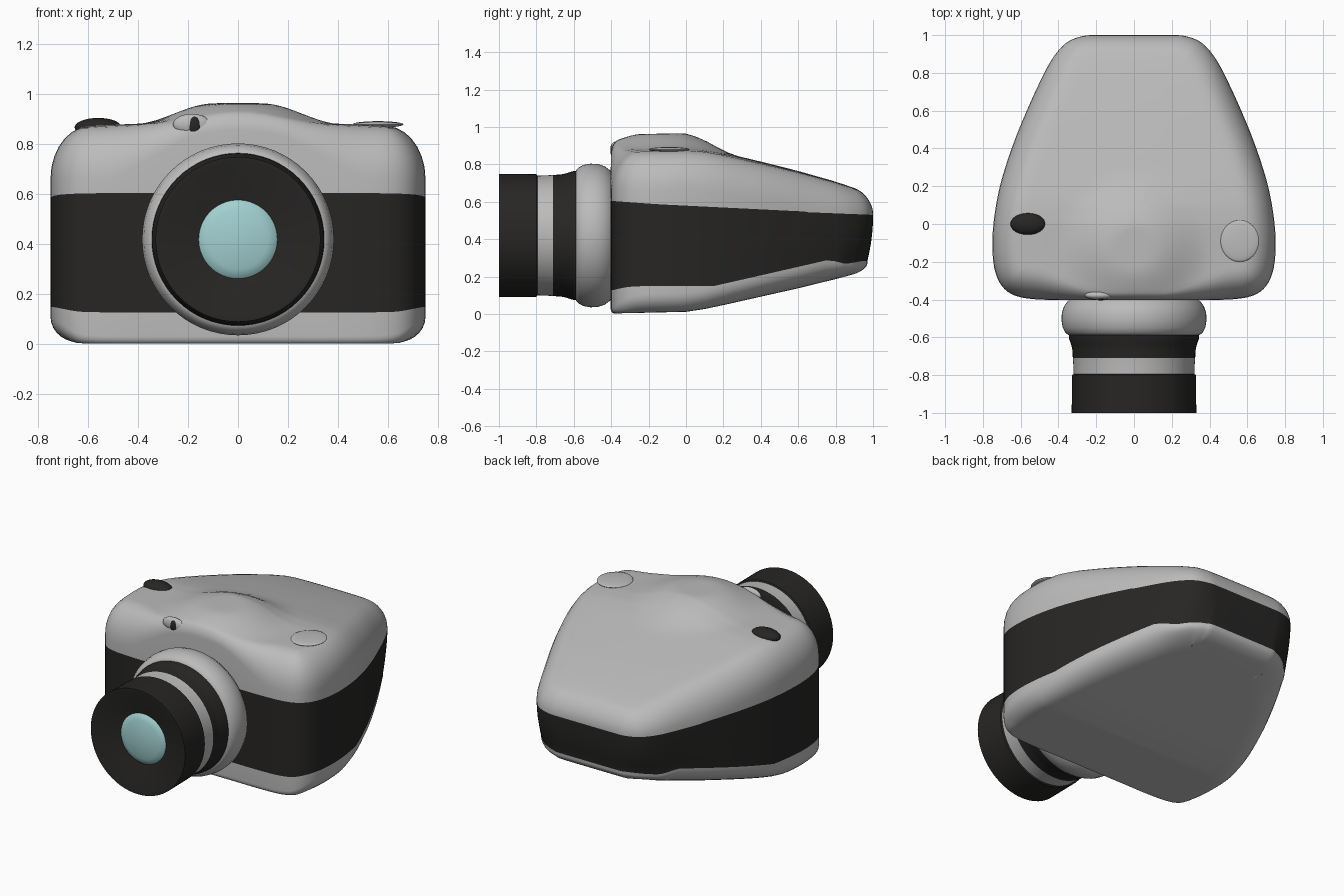
import bpy, bmesh, math
from mathutils import Vector

if "Cube" in bpy.data.objects:
    bpy.data.objects.remove(bpy.data.objects["Cube"])


def material(name, color):
    m = bpy.data.materials.new(name)
    m.diffuse_color = color
    m.use_nodes = True
    m.node_tree.nodes["Principled BSDF"].inputs["Base Color"].default_value = m.diffuse_color
    return m


grey = material("mid_grey", (0.5, 0.5, 0.5, 1))
dark = material("dark_grip", (0.02, 0.019, 0.018, 1))
glass = material("pale_glass", (0.36, 0.63, 0.64, 1))


def lookup(points, y):
    # piecewise linear height curve
    for (a, za), (b, zb) in zip(points, points[1:]):
        if y <= b:
            return za + (zb - za) * max(0, (y - a) / (b - a))
    return points[-1][1]


def smooth(t):
    t = min(1, max(0, t))
    return t * t * (3 - 2 * t)


def finish(bm, name, mats, angle=40):
    bmesh.ops.remove_doubles(bm, verts=bm.verts, dist=0.0004)
    bmesh.ops.recalc_face_normals(bm, faces=bm.faces)
    me = bpy.data.meshes.new(name)
    bm.to_mesh(me)
    bm.free()
    for m in mats:
        me.materials.append(m)
    ob = bpy.data.objects.new(name, me)
    bpy.context.collection.objects.link(ob)
    bpy.ops.object.select_all(action='DESELECT')
    bpy.context.view_layer.objects.active = ob
    ob.select_set(True)
    bpy.ops.object.shade_smooth_by_angle(angle=math.radians(angle))
    return ob


def skin(bm, rings, dark_steps=()):
    # bridge consecutive closed rings with quads
    rows = [[bm.verts.new(p) for p in r] for r in rings]
    n = len(rows[0])
    for k, (a, b) in enumerate(zip(rows, rows[1:])):
        for i in range(n):
            f = bm.faces.new((a[i], a[(i + 1) % n], b[(i + 1) % n], b[i]))
            f.material_index = int(k in dark_steps)


# Body plan outline, right half, front centre to rear centre
half = [(0, -.402), (.22, -.402), (.45, -.402), (.6, -.388), (.685, -.345), (.733, -.26), (.75, -.13),
        (.742, .02), (.71, .2), (.648, .4), (.568, .6), (.475, .8), (.415, .9), (.35, .965),
        (.27, .995), (.19, 1.0), (0, 1.0)]
ctrl = [Vector(p) for p in half + [(-x, y) for x, y in half[-2:0:-1]]]
outline = []
for i in range(len(ctrl)):
    p0, p1, p2, p3 = (ctrl[(i + j) % len(ctrl)] for j in (-1, 0, 1, 2))
    for t in (0, .25, .5, .75):
        outline.append(p1 + (p2 - p0) * t / 2 + (2 * p0 - 5 * p1 + 4 * p2 - p3) * t * t / 2
                       + (3 * p1 - p0 - 3 * p2 + p3) * t ** 3 / 2)
count = len(outline)
normals = []
for i in range(count):
    d = (outline[(i + 1) % count] - outline[i - 1]).normalized()
    normals.append(Vector((d.y, -d.x)))

TOP = [(-.4, .885), (0, .89), (.1, .882), (.2, .863), (.4, .815), (.6, .765), (.8, .708), (1, .64)]
BOTTOM = [(-.4, .003), (0, .012), (.1, .027), (.2, .048), (.6, .138), (.8, .187), (1, .24)]
BAND_LOW = [(-.4, .15), (.15, .15), (.77, .29), (.87, .268), (1, .285)]
BAND_HIGH = [(-.4, .605), (-.15, .587), (1, .53)]


def top_z(p):
    # crowned roof slope plus viewfinder hump
    r = math.hypot(p.x, p.y + .13)
    crown = .016 * (p.x / .6) ** 2
    return lookup(TOP, p.y) - crown + .076 * (1 - smooth((r - .1) / .31))


def blend(n, front, side, rear):
    s = n.x * n.x
    return side * s + (front if n.y < 0 else rear) * (1 - s)


def rear_corner(n):
    return 2 * abs(n.x * n.y) * smooth((n.y - .3) / .3)


def band_ring(f):
    ring = []
    for p, n in zip(outline, normals):
        lo = lookup(BAND_LOW, p.y) - (.022 * (1 - n.x * n.x) if p.y < -.1 else 0)
        hi = lookup(BAND_HIGH, p.y)
        q = p - n * (blend(n, 0, 0, .03) + .03 * rear_corner(n)) * (1 - f) ** 2
        ring.append((q.x, q.y, lo + (hi - lo) * f))
    return ring


def edge_ring(up, theta, k=1):
    # rounded shoulder above or below the band; k < 1 shrinks into the cap
    ring = []
    for p, n in zip(outline, normals):
        c, s = 1 - math.cos(theta), math.sin(theta)
        if up:
            w = smooth((abs(p.x) - .15) / .4)
            q = (p - n * blend(n, .04 + .11 * w, .15, .10) * c) * k
            room = lookup(TOP, p.y) - lookup(BAND_HIGH, p.y)
            h = min(blend(n, .06 + .15 * w, .2, .17), room * .95)
            z = top_z(q) - h * (1 - s)
        else:
            start = blend(n, 0, 0, .03) + .03 * rear_corner(n)
            side = .11 + .04 * smooth(p.y / .5)
            q = (p - n * (start + (blend(n, .02, side, .08) + .05 * rear_corner(n)) * c)) * k
            room = lookup(BAND_LOW, p.y) - lookup(BOTTOM, p.y)
            h = min(blend(n, .03, .1, .1), room * .9)
            z = lookup(BOTTOM, q.y) + h * (1 - s)
        ring.append((q.x, q.y, z))
    return ring


steps = [math.pi / 2 * i / 7 for i in range(8)]
caps = [i / 16 for i in range(16)]
rings = [edge_ring(False, math.pi / 2, k) for k in caps]
rings += [edge_ring(False, t) for t in reversed(steps)]
first = len(rings)
rings += [band_ring(i / 5) for i in range(6)]
rings += [edge_ring(True, t) for t in steps]
rings += [edge_ring(True, math.pi / 2, k) for k in reversed(caps)]
bm = bmesh.new()
skin(bm, rings, range(first, first + 5))
finish(bm, "camera_body", (grey, dark), 50)


# Lens parts turned around the y axis at z = 0.42
def lathe(name, profile, mat=grey, seg=64):
    bm = bmesh.new()
    skin(bm, [[(r * math.cos(a), y, .42 + r * math.sin(a))
               for a in (2 * math.pi * i / seg for i in range(seg))] for y, r in profile])
    finish(bm, name, (mat,))


lathe("lens_mount_ring", [(-.39, .33), (-.41, .352), (-.435, .37), (-.47, .382), (-.51, .384),
                          (-.55, .377), (-.575, .363), (-.588, .348), (-.59, .335)])
lathe("rear_barrel", [(-.58, .346), (-.61, .343), (-.64, .332), (-.67, .326), (-.71, .324)], dark)
lathe("trim_ring", [(-.71, .324), (-.75, .321), (-.795, .32)])
lathe("front_barrel", [(-.795, .32), (-.8, .328), (-1.0, .33), (-1.0, .312), (-.945, .16),
                       (-.935, 0)], dark)
lathe("lens_glass", [(-.94, .161), (-.952, .152), (-.962, .12), (-.972, .06), (-.975, 0)], glass)


# Small flattened domes on the body
def pebble(name, loc, size, mat=grey):
    bm = bmesh.new()
    bmesh.ops.create_uvsphere(bm, u_segments=32, v_segments=16, radius=1)
    for v in bm.verts:
        v.co = Vector(a * b for a, b in zip(v.co, size)) + Vector(loc)
    finish(bm, name, (mat,), 60)


pebble("shutter_button", (-.56, 0, .868), (.094, .058, .038), dark)
pebble("control_dial", (.56, -.09, .88), (.102, .11, .013))
pebble("viewfinder_rim", (-.185, -.378, .88), (.075, .024, .042))
pebble("viewfinder_window", (-.175, -.391, .877), (.028, .014, .035), dark)
